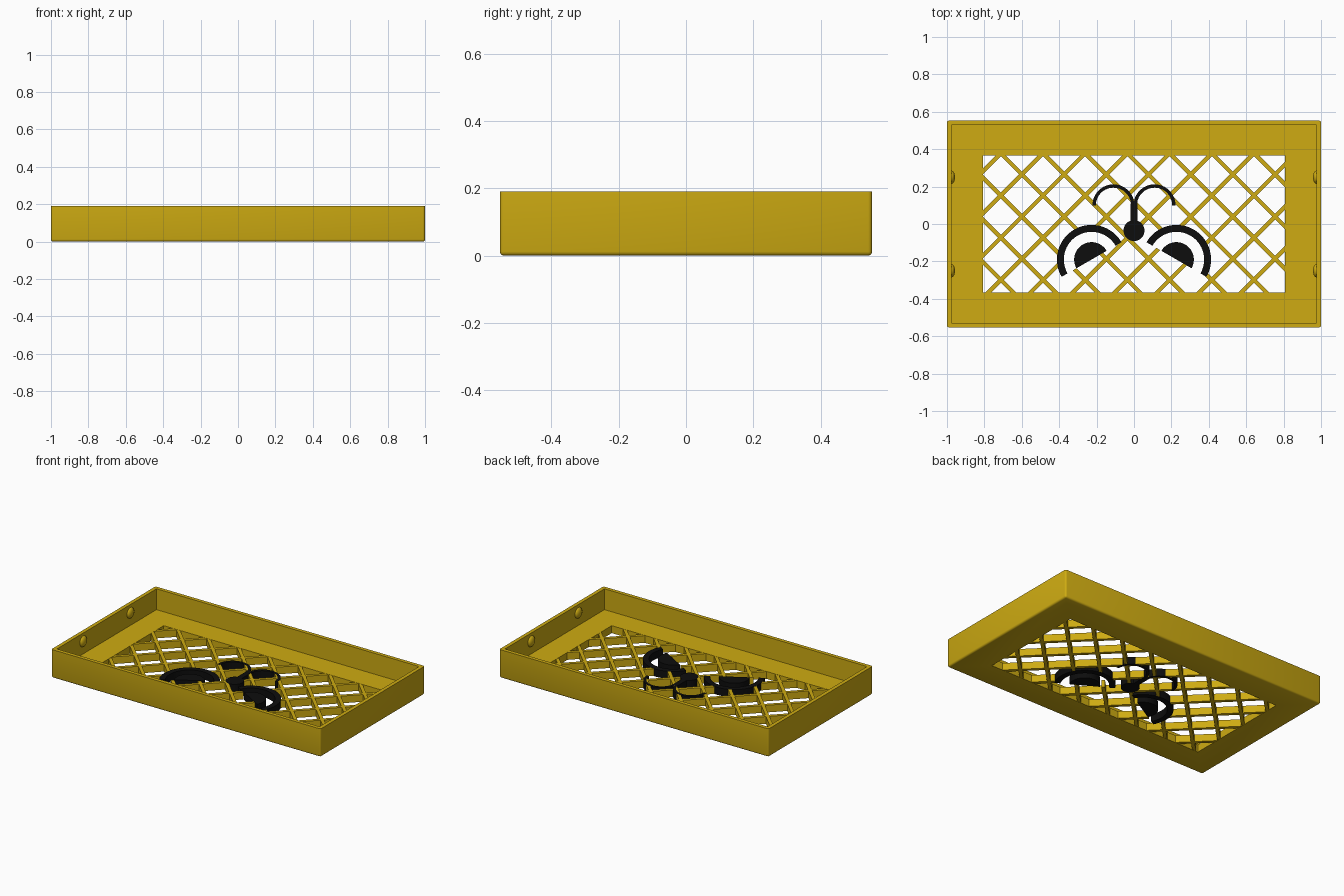
import bpy, bmesh, math
from mathutils import Vector

if "Cube" in bpy.data.objects:
    bpy.data.objects.remove(bpy.data.objects["Cube"])

FLOOR = 0.05


def material(name, rgb):
    m = bpy.data.materials.new(name)
    m.diffuse_color = (*rgb, 1)
    m.use_nodes = True
    m.node_tree.nodes["Principled BSDF"].inputs["Base Color"].default_value = m.diffuse_color
    return m


YELLOW = material("mustard yellow", (0.62, 0.41, 0.006))
BLACK = material("black", (0.004, 0.004, 0.004))


def finish(name, bm, mat):
    bmesh.ops.recalc_face_normals(bm, faces=bm.faces)
    me = bpy.data.meshes.new(name)
    bm.to_mesh(me)
    bm.free()
    ob = bpy.data.objects.new(name, me)
    bpy.context.collection.objects.link(ob)
    me.materials.append(mat)
    return ob


def add_prism(bm, outline, z0, z1):
    face = bm.faces.new([bm.verts.new((x, y, z0)) for x, y in outline])
    ext = bmesh.ops.extrude_face_region(bm, geom=[face], use_keep_orig=True)
    verts = [g for g in ext["geom"] if isinstance(g, bmesh.types.BMVert)]
    bmesh.ops.translate(bm, vec=(0, 0, z1 - z0), verts=verts)


def prism(name, outline, mat, z0=0.0, z1=FLOOR):
    bm = bmesh.new()
    add_prism(bm, outline, z0, z1)
    return finish(name, bm, mat)


def arc(cx, cy, r, start, end, n=32):
    angles = [math.radians(start + (end - start) * i / n) for i in range(n + 1)]
    return [(cx + r * math.cos(a), cy + r * math.sin(a)) for a in angles]


def band(cx, cy, r_out, r_in, start, end):
    return arc(cx, cy, r_out, start, end) + arc(cx, cy, r_in, end, start)


def smooth(ob):
    bpy.ops.object.select_all(action='DESELECT')
    ob.select_set(True)
    bpy.context.view_layer.objects.active = ob
    bpy.ops.object.shade_smooth_by_angle(angle=math.radians(35))


# Tray: rectangular loops joined into walls and a floor with a window
WX, WY = 0.807, 0.365
loops = [(1, 0.553, 0.19), (0.975, 0.528, 0.19), (0.975, 0.528, FLOOR),
         (WX, WY, FLOOR), (WX, WY, 0), (1, 0.553, 0)]
bm = bmesh.new()
rings = [[bm.verts.new((sx * x, sy * y, z))
          for sx, sy in ((-1, -1), (1, -1), (1, 1), (-1, 1))] for x, y, z in loops]
for a, b in zip(rings, rings[1:] + rings[:1]):
    for i in range(4):
        j = (i + 1) % 4
        bm.faces.new((a[i], a[j], b[j], b[i]))
outer = set(rings[0] + rings[-1])
top = set(rings[0])
edges = [e for e in bm.edges
         if all(v in outer for v in e.verts) and not all(v in top for v in e.verts)]
bmesh.ops.bevel(bm, geom=edges, offset=0.012, segments=3, profile=0.5, affect='EDGES')
smooth(finish("tray", bm, YELLOW))

# Snap bumps on the inside of the short walls
for side in (-1, 1):
    for y in (-0.25, 0.25):
        bm = bmesh.new()
        bmesh.ops.create_uvsphere(bm, u_segments=20, v_segments=12, radius=1)
        for v in bm.verts:
            v.co = Vector((side * 0.977 + v.co.x * 0.02, y + v.co.y * 0.036,
                           0.135 + v.co.z * 0.036))
        smooth(finish("snap_bump", bm, YELLOW))

# Diagonal lattice: bars clipped to the window, ends sunk into the floor
PITCH, HALF = 0.2255, 0.011
CX, CY = -0.599, 0.265
bm = bmesh.new()
for s in (-1, 1):
    for k in range(-12, 13):
        c = CY - s * CX + k * PITCH              # y = s * x + c
        xs = sorted(((-WY - c) * s, (WY - c) * s))
        x0, x1 = max(-WX, xs[0]), min(WX, xs[1])
        if x1 - x0 < 0.02:
            continue
        d = Vector((1, s)).normalized()
        n = Vector((-d.y, d.x)) * HALF
        p, q = Vector((x0, s * x0 + c)) - d * 0.025, Vector((x1, s * x1 + c)) + d * 0.025
        add_prism(bm, [p - n, q - n, q + n, p + n], 0.001, FLOOR - 0.001)
lattice = finish("lattice", bm, YELLOW)

# Half-round eyes with pupils; the lattice is cleared inside each eye
EX, EY, R = 0.227, -0.19, 0.185
for side, tilt in ((-1, 30), (1, -30)):
    x = side * EX
    prism("eye_rim", band(x, EY, R, R - 0.037, tilt, tilt + 180), BLACK)
    prism("pupil", arc(x, EY, 0.093, tilt, tilt + 180), BLACK)
    cutter = prism("eye_cutter", arc(x, EY, R - 0.02, tilt, tilt + 180), BLACK, -0.1, 0.2)
    cutter.hide_render = True
    cutter.hide_set(True)
    mod = lattice.modifiers.new("eye_opening", 'BOOLEAN')
    mod.object = cutter
    mod.operation = 'DIFFERENCE'
    mod.solver = 'EXACT'
    mod.use_self = True
    # Curled strand above the nose
    prism("curl", band(side * 0.11, 0.1, 0.112, 0.094, 0, 180), BLACK)

# Nose and stem
prism("nose", arc(0, -0.035, 0.056, 0, 348.75, 31), BLACK)
prism("stem", [(-0.018, -0.03), (0.018, -0.03), (0.018, 0.11), (-0.018, 0.11)], BLACK)
